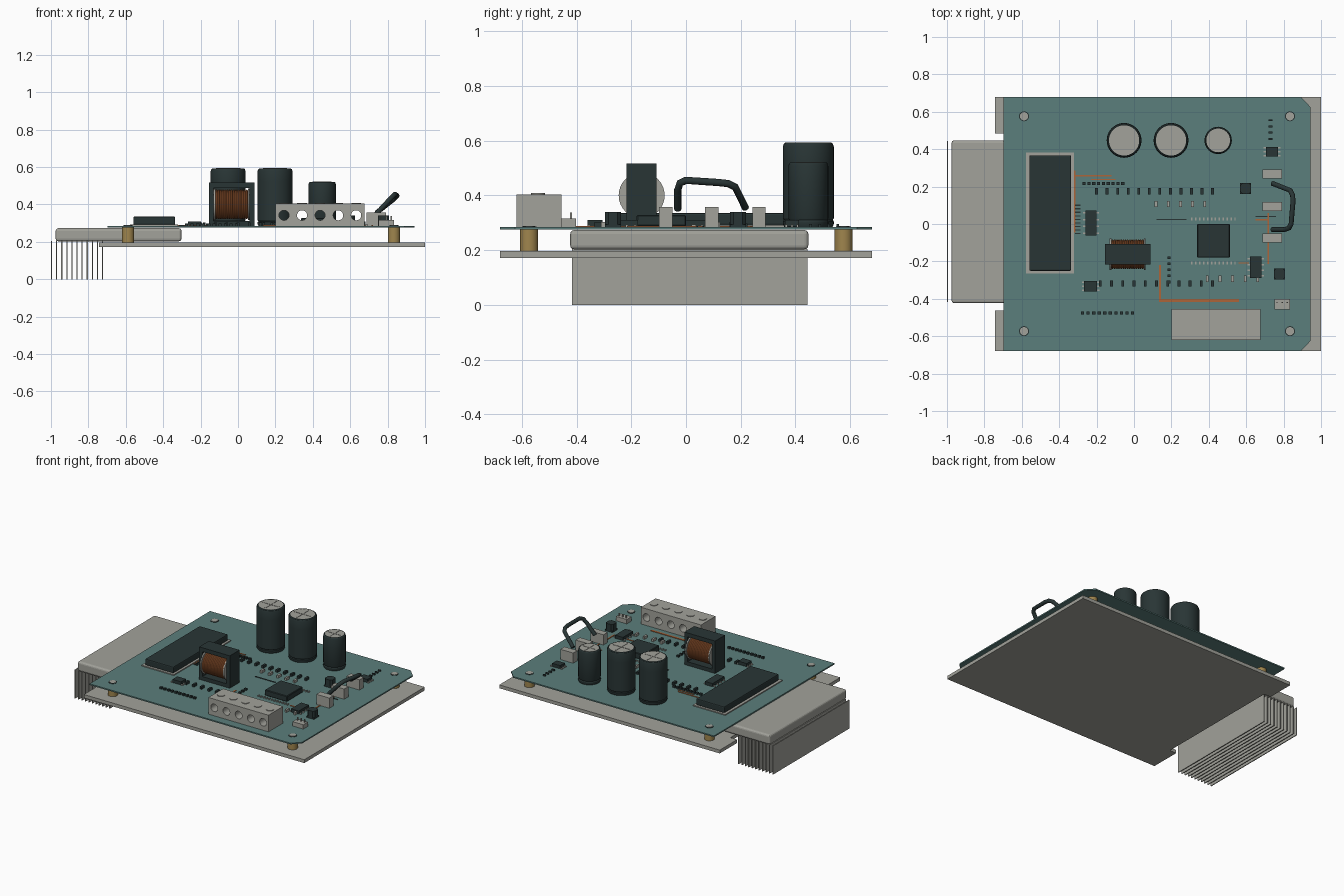
import bpy, bmesh, math
from mathutils import Vector, Matrix

if "Cube" in bpy.data.objects:
    bpy.data.objects.remove(bpy.data.objects["Cube"])


def material(name, rgb):
    m = bpy.data.materials.new(name)
    m.diffuse_color = (*rgb, 1)
    m.use_nodes = True
    m.node_tree.nodes["Principled BSDF"].inputs["Base Color"].default_value = m.diffuse_color
    return m


GREY = material("light grey", (0.36, 0.36, 0.325))
TEAL = material("board teal", (0.105, 0.21, 0.2))
DARK = material("dark plastic", (0.022, 0.036, 0.036))
BRASS = material("brass", (0.35, 0.235, 0.075))
COPPER = material("copper", (0.42, 0.13, 0.04))
BOARD = 0.285  # top of the circuit board


def finish(name, bm, mat, bevel=0.0, segments=2, smooth=False):
    bmesh.ops.recalc_face_normals(bm, faces=bm.faces)
    me = bpy.data.meshes.new(name)
    bm.to_mesh(me)
    bm.free()
    me.materials.append(mat)
    ob = bpy.data.objects.new(name, me)
    bpy.context.collection.objects.link(ob)
    if smooth:
        bpy.ops.object.select_all(action='DESELECT')
        ob.select_set(True)
        bpy.context.view_layer.objects.active = ob
        bpy.ops.object.shade_smooth_by_angle()
    if bevel:
        mod = ob.modifiers.new("bevel", 'BEVEL')
        mod.width, mod.segments = bevel, segments
    return ob


def boxes(name, spans, mat, bevel=0.0, segments=2):
    """One object made of boxes given as x0, x1, y0, y1, z0, z1."""
    bm = bmesh.new()
    for x0, x1, y0, y1, z0, z1 in spans:
        m = Matrix.Translation(((x0 + x1) / 2, (y0 + y1) / 2, (z0 + z1) / 2))
        m = m @ Matrix.Diagonal((x1 - x0, y1 - y0, z1 - z0, 1))
        bmesh.ops.create_cube(bm, size=1, matrix=m)
    return finish(name, bm, mat, bevel, segments)


def row(name, start, end, count, size, mat):
    """Evenly spaced small blocks on the board."""
    spans = []
    for i in range(count):
        p = Vector(start).lerp(Vector(end), i / (count - 1))
        sx, sy, sz = size
        spans.append((p.x - sx / 2, p.x + sx / 2, p.y - sy / 2, p.y + sy / 2, BOARD - 0.002, BOARD + sz))
    return boxes(name, spans, mat)


def slab(name, outline, z0, z1, mat):
    bm = bmesh.new()
    f = bm.faces.new([bm.verts.new((x, y, z0)) for x, y in outline])
    r = bmesh.ops.extrude_face_region(bm, geom=[f])
    bmesh.ops.translate(bm, vec=(0, 0, z1 - z0), verts=[v for v in r["geom"] if isinstance(v, bmesh.types.BMVert)])
    return finish(name, bm, mat)


def lathe(name, profile, centre, mat, axis='Z', sides=32):
    """Turn (radius, height) points around an axis and cap both ends."""
    turn = {'Z': Matrix(), 'X': Matrix.Rotation(math.pi / 2, 4, 'Y'),
            'Y': Matrix.Rotation(-math.pi / 2, 4, 'X')}[axis]
    bm, rings = bmesh.new(), []
    for r, h in profile:
        rings.append([bm.verts.new(Vector(centre) + turn @ Vector(
            (r * math.cos(a), r * math.sin(a), h)))
            for a in (2 * math.pi * i / sides for i in range(sides))])
    for lo, hi in zip(rings, rings[1:]):
        for i in range(sides):
            j = (i + 1) % sides
            bm.faces.new((lo[i], lo[j], hi[j], hi[i]))
    bm.faces.new(rings[0])
    bm.faces.new(rings[-1])
    return finish(name, bm, mat, smooth=True)


# Base plate with a shallow notch for the heat sink
slab("base_plate", [(-0.743, -0.68), (1, -0.68), (1, 0.68), (-0.743, 0.68), (-0.743, 0.483),
                    (-0.69, 0.483), (-0.69, -0.463), (-0.743, -0.463)], 0.172, 0.196, GREY)

# Circuit board with clipped right corners
slab("circuit_board", [(-0.697, -0.68), (0.89, -0.68), (0.944, -0.625), (0.944, 0.625),
                       (0.89, 0.68), (-0.697, 0.68)], 0.276, BOARD, TEAL)

# Heat sink block and fins
boxes("heat_sink_block", [(-0.975, -0.302, -0.423, 0.447, 0.203, 0.273)], GREY, 0.014, 3)
boxes("heat_sink_fins", [(-1 + i * 0.0273, -0.994 + i * 0.0273, -0.417, 0.444, 0, 0.204)
                         for i in range(11)], GREY)

# Standoffs and screws
for x in (-0.588, 0.834):
    for y in (-0.573, 0.576):
        lathe("standoff", [(0.033, 0.195), (0.033, 0.277)], (x, y, 0), BRASS, sides=24)
        lathe("screw_ring", [(0.027, 0.28), (0.027, 0.287)], (x, y, 0), DARK, sides=24)
        lathe("screw_head", [(0.022, 0.28), (0.022, 0.289)], (x, y, 0), GREY, sides=24)

# Large flat module on its tray
boxes("module_tray", [(-0.577, -0.322, -0.265, 0.381, BOARD - 0.002, 0.292)], GREY)
boxes("module_body", [(-0.56, -0.336, -0.25, 0.367, 0.29, 0.336)], DARK, 0.007)

# Electrolytic capacitors
for x, r, top in ((-0.053, 0.093, 0.593), (0.198, 0.093, 0.593), (0.45, 0.073, 0.521)):
    g = top - 0.07
    lathe("capacitor_sleeve", [(r * 0.94, 0.283), (r, 0.295), (r, 0.305), (r * 0.96, 0.31), (r, 0.316),
                               (r, g), (r, top - 0.014), (r * 0.96, top - 0.004), (r * 0.9, top),
                               (r * 0.87, top), (r * 0.87, top - 0.004)], (x, 0.447, 0), DARK, sides=40)
    lathe("capacitor_top", [(r * 0.88, top - 0.012), (r * 0.88, top - 0.001)], (x, 0.447, 0), GREY, sides=40)
    c = r * 0.7
    boxes("capacitor_cross", [(x - c, x + c, 0.444, 0.45, top - 0.003, top + 0.001),
                              (x - 0.003, x + 0.003, 0.447 - c, 0.447 + c, top - 0.003, top + 0.001)], GREY)

# Transformer: square core, wound coil and two flanges
boxes("transformer_core", [(-0.155, -0.13, -0.217, -0.107, 0.283, 0.517),
                           (0.062, 0.087, -0.217, -0.107, 0.283, 0.517),
                           (-0.131, 0.063, -0.217, -0.107, 0.283, 0.311),
                           (-0.131, 0.063, -0.217, -0.107, 0.489, 0.517)], DARK)
turns, x0, pitch = 15, -0.12, 0.0115
winding = []
for i in range(turns):
    h = x0 + i * pitch
    winding += [(0.073, h), (0.079, h + pitch * 0.3), (0.079, h + pitch * 0.7)]
winding.append((0.073, x0 + turns * pitch))
lathe("transformer_coil", winding, (0, -0.162, 0.4), COPPER, 'X')
for x in (-0.13, 0.053):
    lathe("coil_flange", [(0.084, 0), (0.084, 0.009)], (x, -0.162, 0.4), GREY, 'X')

# Terminal block with through holes and screw tops
block = boxes("terminal_block", [(0.2, 0.675, -0.62, -0.455, BOARD - 0.001, 0.404)], GREY)
for i in range(5):
    x = 0.246 + i * 0.0965
    cut = lathe("hole_cutter", [(0.027, -0.7), (0.027, -0.4)], (x, 0, 0.342), GREY, 'Y', 20)
    cut.hide_render = True
    cut.hide_set(True)
    mod = block.modifiers.new("hole", 'BOOLEAN')
    mod.operation, mod.object, mod.solver = 'DIFFERENCE', cut, 'EXACT'
    lathe("terminal_screw", [(0.026, 0.4), (0.026, 0.408)], (x, -0.541, 0), GREY, sides=20)

# Main chip with pins on two sides
boxes("main_chip", [(0.337, 0.513, -0.18, 0, 0.287, 0.328)], DARK, 0.004, 1)
for y, s in ((0.028, 1), (-0.208, -1)):
    row("main_chip_pins", (0.31, y, 0), (0.54, y, 0), 12, (0.008, 0.016, 0.008), GREY)

# Small chips and their legs
for x, y, w, d in ((0.737, 0.387, 0.064, 0.052), (0.652, -0.232, 0.062, 0.115),
                   (-0.23, 0.005, 0.06, 0.135), (-0.232, -0.333, 0.068, 0.055)):
    boxes("small_chip", [(x - w / 2, x + w / 2, y - d / 2, y + d / 2, 0.287, 0.31)], DARK)
    for s in (-1, 1):
        px = x + s * (w / 2 + 0.006)
        row("small_chip_legs", (px, y - d * 0.4, 0), (px, y + d * 0.4, 0),
            4 if d > 0.1 else 3, (0.014, 0.008, 0.008), GREY)

# Square inductors with clipped corners
for x, y in ((0.597, 0.19), (0.778, -0.267)):
    w, c = 0.029, 0.017
    slab("inductor", [(x - w, y - c), (x - c, y - w), (x + c, y - w), (x + w, y - c),
                      (x + w, y + c), (x + c, y + w), (x - c, y + w), (x - w, y + c)], 0.287, 0.34, DARK)
    boxes("inductor_base", [(x - w, x + w, y - w, y + w, 0.283, 0.294)], DARK)

# Power resistors and the bent wire link
boxes("power_resistors", [(0.688, 0.79, y - 0.024, y + 0.024, BOARD - 0.001, 0.358)
                          for y in (-0.074, 0.094, 0.267)], GREY)
curve = bpy.data.curves.new("wire_link", 'CURVE')
curve.dimensions, curve.bevel_depth, curve.bevel_resolution = '3D', 0.0135, 3
curve.use_fill_caps = True
path = [(0.74, -0.03, 0.35), (0.805, -0.03, 0.42), (0.828, -0.022, 0.445), (0.84, 0.0, 0.455),
        (0.85, 0.12, 0.447), (0.848, 0.155, 0.443), (0.835, 0.18, 0.43), (0.74, 0.217, 0.355)]
spline = curve.splines.new('POLY')
spline.points.add(len(path) - 1)
for p, co in zip(spline.points, path):
    p.co = (*co, 1)
curve.materials.append(DARK)
bpy.context.collection.objects.link(bpy.data.objects.new("wire_link", curve))

# Pin header
boxes("pin_header", [(0.75, 0.835, -0.456, -0.402, BOARD - 0.001, 0.316)], GREY)
row("header_pins", (0.765, -0.42, 0), (0.82, -0.42, 0), 3, (0.007, 0.007, 0.052), GREY)

# Rows of tiny surface parts
row("upper_parts", (-0.2, 0.176, 0), (0.42, 0.176, 0), 12, (0.015, 0.034, 0.018), DARK)
row("lower_parts", (-0.18, -0.318, 0), (0.42, -0.318, 0), 11, (0.015, 0.034, 0.018), DARK)
row("front_parts", (-0.275, -0.476, 0), (-0.008, -0.476, 0), 10, (0.017, 0.016, 0.013), DARK)
row("left_parts", (-0.267, 0.216, 0), (-0.06, 0.216, 0), 9, (0.017, 0.016, 0.013), DARK)
row("column_parts", (0.187, -0.18, 0), (0.187, -0.31, 0), 5, (0.016, 0.014, 0.013), DARK)
row("corner_parts", (0.73, 0.555, 0), (0.73, 0.455, 0), 4, (0.02, 0.01, 0.01), DARK)
row("middle_resistors", (0.118, 0.107, 0), (0.378, 0.107, 0), 5, (0.015, 0.034, 0.018), GREY)
row("front_resistors", (0.392, -0.293, 0), (0.662, -0.293, 0), 5, (0.015, 0.034, 0.018), GREY)
row("module_pads", (-0.3, 0.1, 0), (-0.3, -0.05, 0), 9, (0.03, 0.006, 0.005), DARK)

# Copper traces
Z0, Z1 = BOARD - 0.001, BOARD + 0.004
boxes("copper_traces", [(0.134, 0.144, -0.415, -0.22, Z0, Z1), (0.134, 0.562, -0.416, -0.402, Z0, Z1),
                        (-0.32, -0.312, -0.045, 0.285, Z0, Z1), (-0.312, -0.12, 0.255, 0.261, Z0, Z1),
                        (-0.23, -0.1, 0.235, 0.24, Z0, Z1), (0.713, 0.721, -0.215, 0.06, Z0, Z1),
                        (0.56, 0.615, -0.212, -0.205, Z0, Z1), (0.65, 0.72, 0.02, 0.026, Z0, Z1)], COPPER)
boxes("dark_traces", [(0.12, 0.28, 0.022, 0.028, Z0, Z1), (0.65, 0.76, 0.038, 0.043, Z0, Z1)], DARK)
